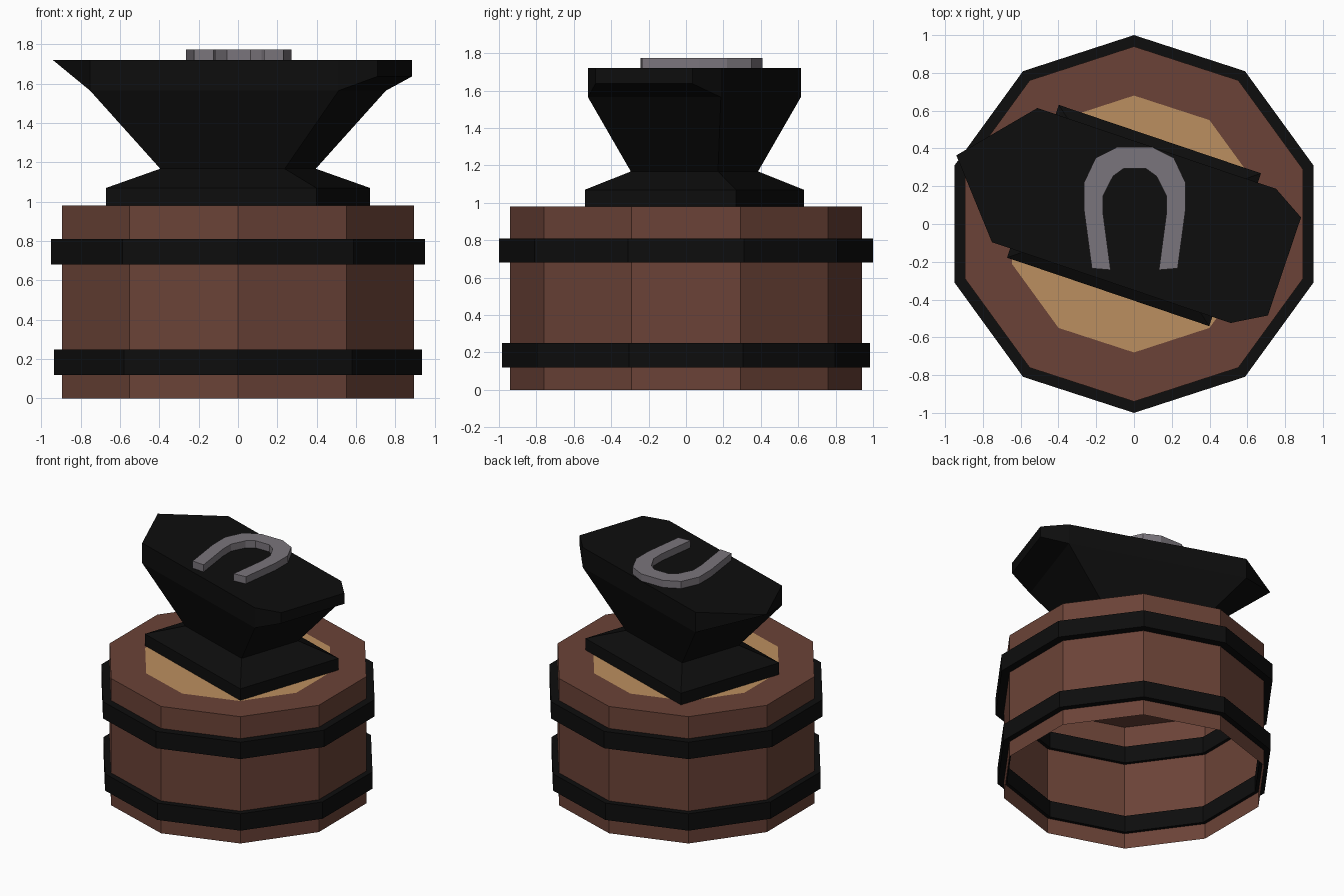
import bpy, bmesh, math
from mathutils import Vector, Matrix

if "Cube" in bpy.data.objects:
    bpy.data.objects.remove(bpy.data.objects["Cube"])


def material(name, rgb):
    m = bpy.data.materials.new(name)
    m.diffuse_color = (*rgb, 1)
    m.use_nodes = True
    m.node_tree.nodes["Principled BSDF"].inputs["Base Color"].default_value = m.diffuse_color
    return m


WOOD = material("brown wood", (0.145, 0.055, 0.038))
CORE = material("cut wood", (0.50, 0.275, 0.115))
IRON = material("black iron", (0.004, 0.004, 0.004))
STEEL = material("grey steel", (0.195, 0.178, 0.20))


def finish(bm, name, *mats):
    bmesh.ops.recalc_face_normals(bm, faces=bm.faces[:])
    me = bpy.data.meshes.new(name)
    bm.to_mesh(me)
    bm.free()
    for m in mats:
        me.materials.append(m)
    ob = bpy.data.objects.new(name, me)
    bpy.context.collection.objects.link(ob)
    return ob


def decagon(r, z):
    angles = [math.pi / 2 + i * math.tau / 10 for i in range(10)]
    return [(r * math.cos(a), r * math.sin(a), z) for a in angles]


def rectangle(a, b, z):
    return [(-a, -b, z), (a, -b, z), (a, b, z), (-a, b, z)]


def loft(bm, rings, cyclic=False):
    """Bridge equal-sized rings of points with quads."""
    vs = [[bm.verts.new(p) for p in ring] for ring in rings]
    pairs = list(zip(vs, vs[1:] + vs[:1])) if cyclic else list(zip(vs, vs[1:]))
    for lo, hi in pairs:
        n = len(lo)
        for i in range(n):
            j = (i + 1) % n
            bm.faces.new((lo[i], lo[j], hi[j], hi[i]))
    return vs


# Barrel-like stump: open at the bottom, pale core flush with the top
bm = bmesh.new()
rings = loft(bm, [decagon(0.94, 0), decagon(0.94, 0.98), decagon(0.68, 0.98)])
bm.faces.new(rings[-1]).material_index = 1
finish(bm, "stump", WOOD, CORE)

# Iron hoops, which pass slightly through the thin stump wall
for name, r, z0, z1 in (("lower_hoop", 0.985, 0.12, 0.25),
                        ("upper_hoop", 1.0, 0.68, 0.81)):
    bm = bmesh.new()
    loft(bm, [decagon(r, z0), decagon(r, z1),
              decagon(0.915, z1), decagon(0.915, z0)], cyclic=True)
    finish(bm, name, IRON)

# Anvil: rectangular sections from foot to face
bm = bmesh.new()
rings = loft(bm, [rectangle(0.565, 0.427, 0.98), rectangle(0.565, 0.427, 1.07),
                  rectangle(0.334, 0.246, 1.168), rectangle(0.667, 0.375, 1.565),
                  rectangle(0.667, 0.375, 1.72)])
bm.faces.new(rings[0])
bm.faces.new(rings[-1])
ends = {}
for f in bm.faces:
    c = f.calc_center_median()
    if c.z > 1.6 and abs(c.x) > 0.6:
        ends[c.x > 0] = f
# heel: tapered extrusion of the right end
ext = bmesh.ops.extrude_discrete_faces(bm, faces=[ends[True]])["faces"][0]
for v in ext.verts:
    v.co = Vector((0.841, math.copysign(0.274, v.co.y), 1.72 if v.co.z > 1.65 else 1.637))
# horn: left end drawn out to a point level with the face
tip = bmesh.ops.poke(bm, faces=[ends[False]])["verts"][0]
tip.co = Vector((-0.993, 0, 1.72))
anvil = finish(bm, "anvil", IRON)
anvil.data.transform(Matrix.Translation((0, 0.045, 0)) @ Matrix.Rotation(math.radians(-18.7), 4, "Z"))

# Horseshoe: half outline mirrored, then raised
outer = [(0.227, -0.235), (0.268, 0.07), (0.268, 0.22), (0.207, 0.35), (0.092, 0.408)]
inner = [(0.128, -0.243), (0.167, 0.05), (0.167, 0.15), (0.115, 0.253), (0.06, 0.293)]


def full(half):
    return half + [(-x, y) for x, y in reversed(half)]


bm = bmesh.new()
o, i = full(outer), full(inner)
lines = [[bm.verts.new((x + 0.004, y, z)) for x, y in line]
         for line, z in ((o, 1.715), (o, 1.775), (i, 1.775), (i, 1.715))]
for a, b in zip(lines, lines[1:] + lines[:1]):
    for k in range(len(o) - 1):
        bm.faces.new((a[k], a[k + 1], b[k + 1], b[k]))
for k in (0, -1):
    bm.faces.new([line[k] for line in lines])
finish(bm, "horseshoe", STEEL)
